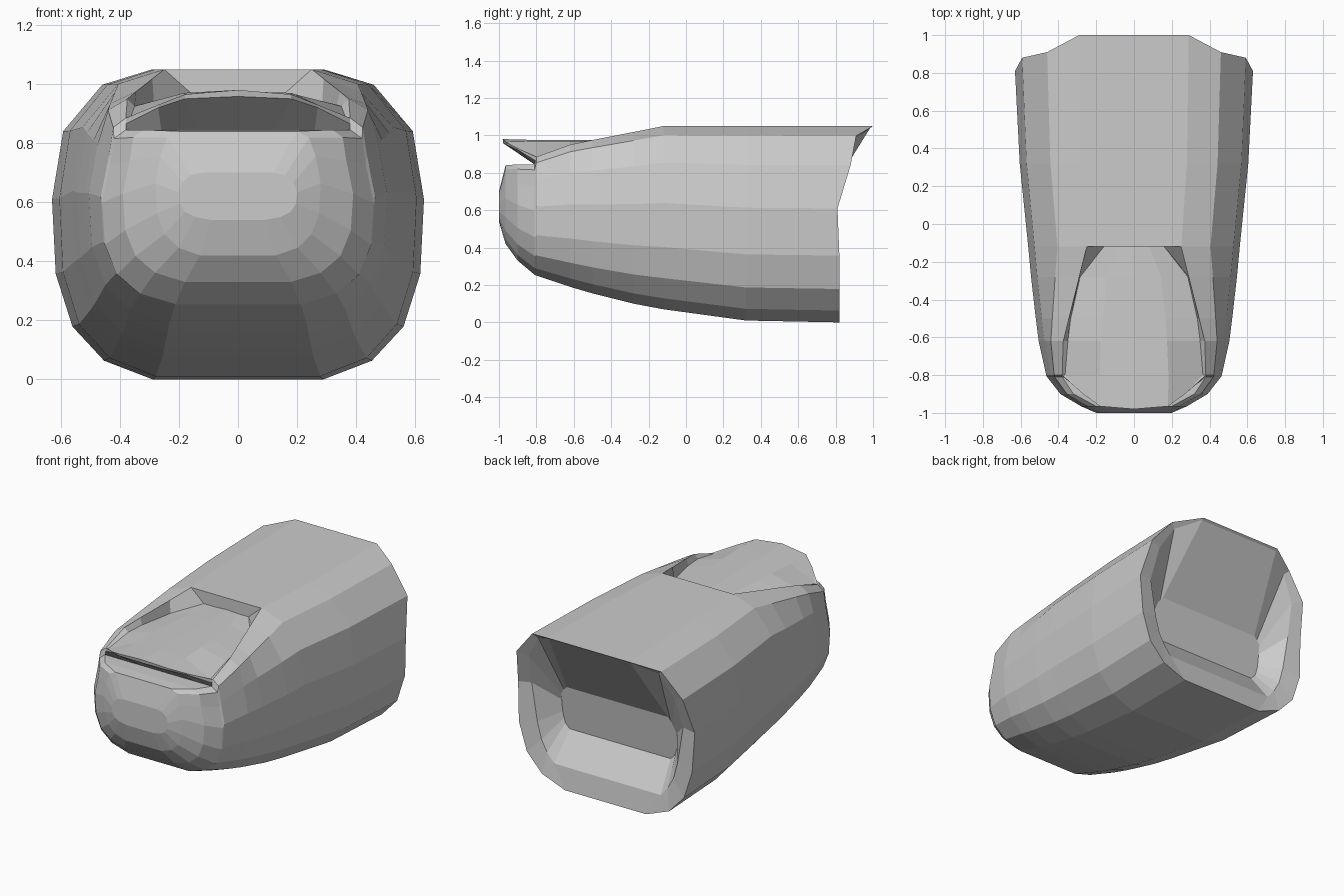
import bpy, bmesh

if "Cube" in bpy.data.objects:
    bpy.data.objects.remove(bpy.data.objects["Cube"])


def finish(name, bm):
    bmesh.ops.remove_doubles(bm, verts=bm.verts, dist=0.0005)
    bmesh.ops.recalc_face_normals(bm, faces=bm.faces)
    mesh = bpy.data.meshes.new(name)
    bm.to_mesh(mesh)
    bm.free()
    obj = bpy.data.objects.new(name, mesh)
    bpy.context.collection.objects.link(obj)
    return obj


def mirrored(half):
    """Right-hand points, bottom to top -> full ring, left top round to right top."""
    return [(-x, y, z) for x, y, z in reversed(half)] + list(half)


def section(y, w, bottom, rim_x, rim_z):
    """Faceted cross-section: half width w, from bottom up to the upper rim."""
    prof = [(.46, 0), (.72, .06), (.89, .17), (.98, .34), (1, .58), (.94, .8),
            (.5 + rim_x / w / 2, .95), (rim_x / w, 1)]
    ys = y if isinstance(y, list) else [y] * 8
    return mirrored([(u * w, yy, bottom + v * (rim_z - bottom))
                     for (u, v), yy in zip(prof, ys)])


def loft(bm, rows, closed=()):
    """Join successive rows; row gaps listed in closed are wrapped around."""
    vs = [[bm.verts.new(p) for p in r] for r in rows]
    for i in range(len(vs) - 1):
        a, b = vs[i], vs[i + 1]
        n = len(a)
        for j in range(n if i in closed else n - 1):
            k = (j + 1) % n
            bm.faces.new((a[j], a[k], b[k], b[j]))
    return vs


# Shell: concave back, long tapering hull, rounded nose, open top front
back_y = [.82, .82, .82, .82, .81, .88, .91, 1.0]
deep = mirrored([(.36, .67, .32), (.39, .67, .35), (.40, .67, .38), (.41, .67, .42),
                 (.41, .68, .50), (.40, .70, .55), (.38, .70, .58), (.36, .70, .60)])
inner = mirrored([(.38, .80, .14), (.43, .80, .20), (.47, .80, .27), (.50, .80, .38),
                  (.54, .80, .62), (.52, .86, .82), (.43, .89, .97), (.29, .985, 1.04)])
hull = [
    (back_y, .63, 0, .29, 1.05),
    (.32, .605, .01, .28, 1.05),
    (-.12, .56, .07, .25, 1.05),
    (-.28, .545, .10, .29, 1.018),
    (-.50, .52, .155, .345, .975),
    (-.62, .505, .19, .375, .95),
    (-.80, .465, .25, .38, .885),
    (-.81, .46, .255, .38, .845),
    (-.90, .39, .33, .32, .845),
    (-.965, .28, .42, .20, .84),
    (-1.0, .20, .54, .12, .70),
]
rings = [deep, inner] + [section(*h) for h in hull]
bm = bmesh.new()
vs = loft(bm, rings, closed={0, 1, 2, 3, 9, 10, 11})
bm.faces.new(vs[0])
bm.faces.new(vs[-1])
finish("shell", bm)

# Recessed top plate: rim wall, sunken plate and overhanging front lip
# each row: y, rim x, rim z, plate edge x, plate edge z, centre z
plate = [
    (-.12, .25, 1.05, .16, .97, .975),
    (-.28, .29, 1.018, .285, .935, .975),
    (-.50, .345, .975, .335, .93, .975),
    (-.62, .375, .95, .35, .925, .975),
    (-.80, .38, .885, .365, .885, .975),
]
rows = []
for y, rx, rz, ex, ez, cz in plate:
    rows.append(mirrored([(0, y, cz), (ex * .5, y, cz - .005), (ex, y, ez), (rx, y, rz)]))
lip = [(0, -.98, .98), (.18, -.965, .965), (.27, -.90, .93), (.38, -.80, .885)]
under = [(0, -.978, .958), (.18, -.96, .95), (.27, -.895, .92), (.38, -.805, .865)]
base = [(x, -.81, .845) for x in (0, .13, .26, .38)]
rows += [mirrored(r) for r in (lip, under, base)]
bm = bmesh.new()
vs = loft(bm, rows)
bm.faces.new(vs[0])  # step up to the roof
finish("top_plate", bm)
